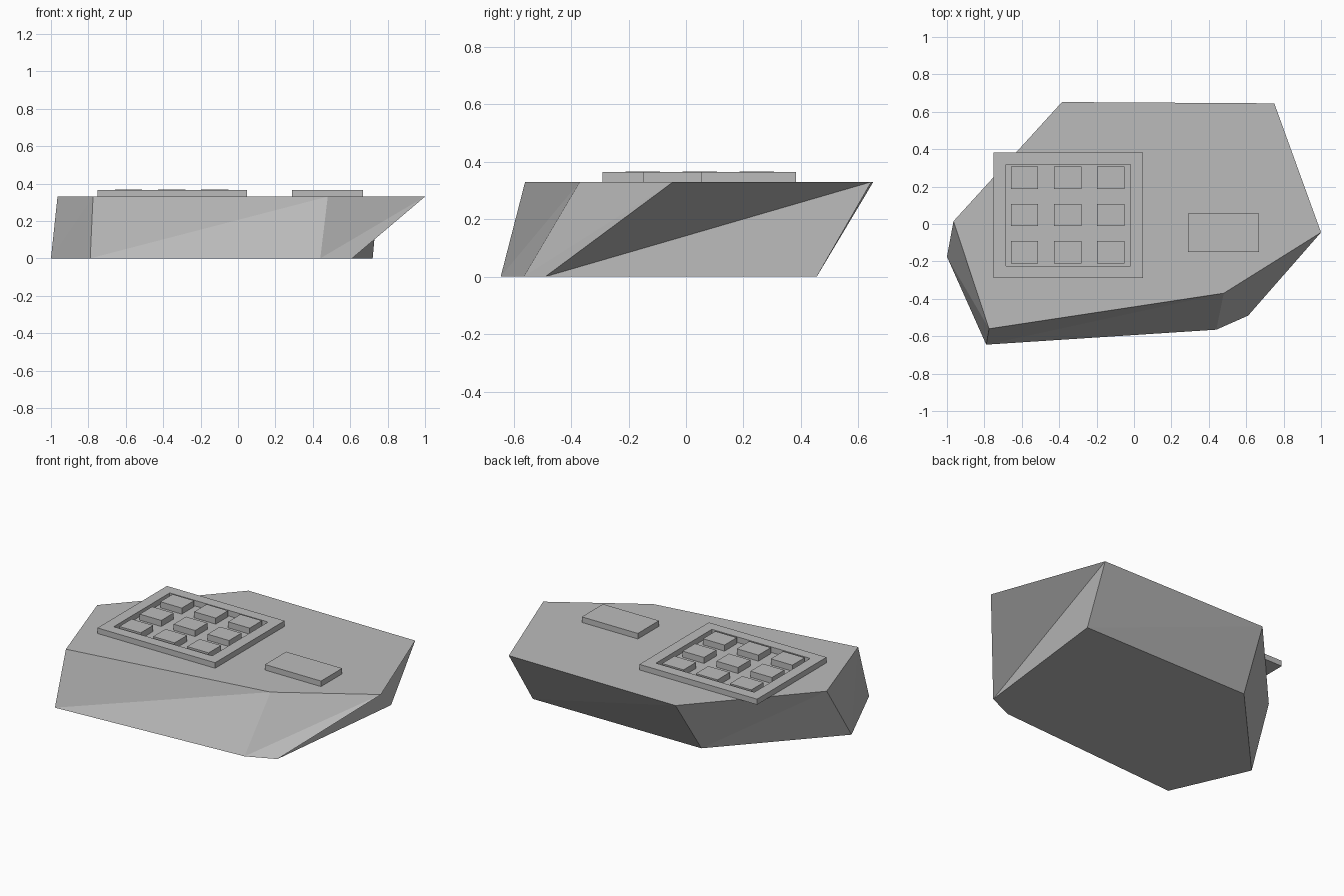
import bpy, bmesh

if "Cube" in bpy.data.objects:
    bpy.data.objects.remove(bpy.data.objects["Cube"])

grey = bpy.data.materials.new("plain grey")
grey.diffuse_color = (0.5, 0.5, 0.5, 1)
grey.use_nodes = True
grey.node_tree.nodes["Principled BSDF"].inputs["Base Color"].default_value = grey.diffuse_color
DECK = 0.33


def make(name, verts, faces):
    mesh = bpy.data.meshes.new(name)
    mesh.from_pydata(verts, [], faces)
    bm = bmesh.new()
    bm.from_mesh(mesh)
    bmesh.ops.recalc_face_normals(bm, faces=bm.faces)
    bm.to_mesh(mesh)
    bm.free()
    mesh.materials.append(grey)
    obj = bpy.data.objects.new(name, mesh)
    bpy.context.collection.objects.link(obj)
    return obj


def rect(x0, x1, y0, y1, z):
    return [(x0, y0, z), (x1, y0, z), (x1, y1, z), (x0, y1, z)]


def plate(name, x0, x1, y0, y1, top):
    make(name, rect(x0, x1, y0, y1, DECK) + rect(x0, x1, y0, y1, top),
         [(3, 2, 1, 0), (4, 5, 6, 7)] +
         [(i, (i + 1) % 4, (i + 1) % 4 + 4, i + 4) for i in range(4)])


# Irregular faceted base: six bottom corners, six top corners
bottom = [(-1, -.175), (-.79, -.645), (.44, -.565), (.61, -.49), (.72, .455), (-.42, .45)]
top = [(-.965, .015), (-.775, -.56), (.48, -.37), (1, -.045), (.75, .645), (-.385, .652)]
make("faceted_base",
     [(x, y, 0) for x, y in bottom] + [(x, y, DECK) for x, y in top],
     [(5, 4, 3, 2, 1, 0), (6, 7, 8, 9, 10, 11),
      (0, 1, 7), (0, 7, 6),            # left front
      (1, 2, 8), (1, 8, 7),            # front
      (2, 3, 9), (2, 9, 8),            # front right corner
      (3, 4, 10), (3, 10, 9),          # right
      (4, 5, 11), (4, 11, 10),         # back
      (5, 0, 6), (5, 6, 11)])          # back left

# Raised rectangular frame around the keys
outer, inner = (-.75, .048, -.29, .383), (-.685, -.018, -.225, .317)
rings = [rect(*outer, DECK), rect(*outer, .364), rect(*inner, .364), rect(*inner, DECK)]
make("key_frame", [v for r in rings for v in r],
     [(r * 4 + i, r * 4 + (i + 1) % 4, (r + 1) % 4 * 4 + (i + 1) % 4, (r + 1) % 4 * 4 + i)
      for r in range(4) for i in range(4)])

# Three by three keys
for row, y in enumerate((.247, .048, -.15)):
    for col, x in enumerate((-.585, -.355, -.125)):
        plate(f"key_{row}_{col}", x - .073, x + .073, y - .06, y + .06, .367)

# Small plain plate on the right
plate("side_plate", .288, .668, -.15, .055, .364)
